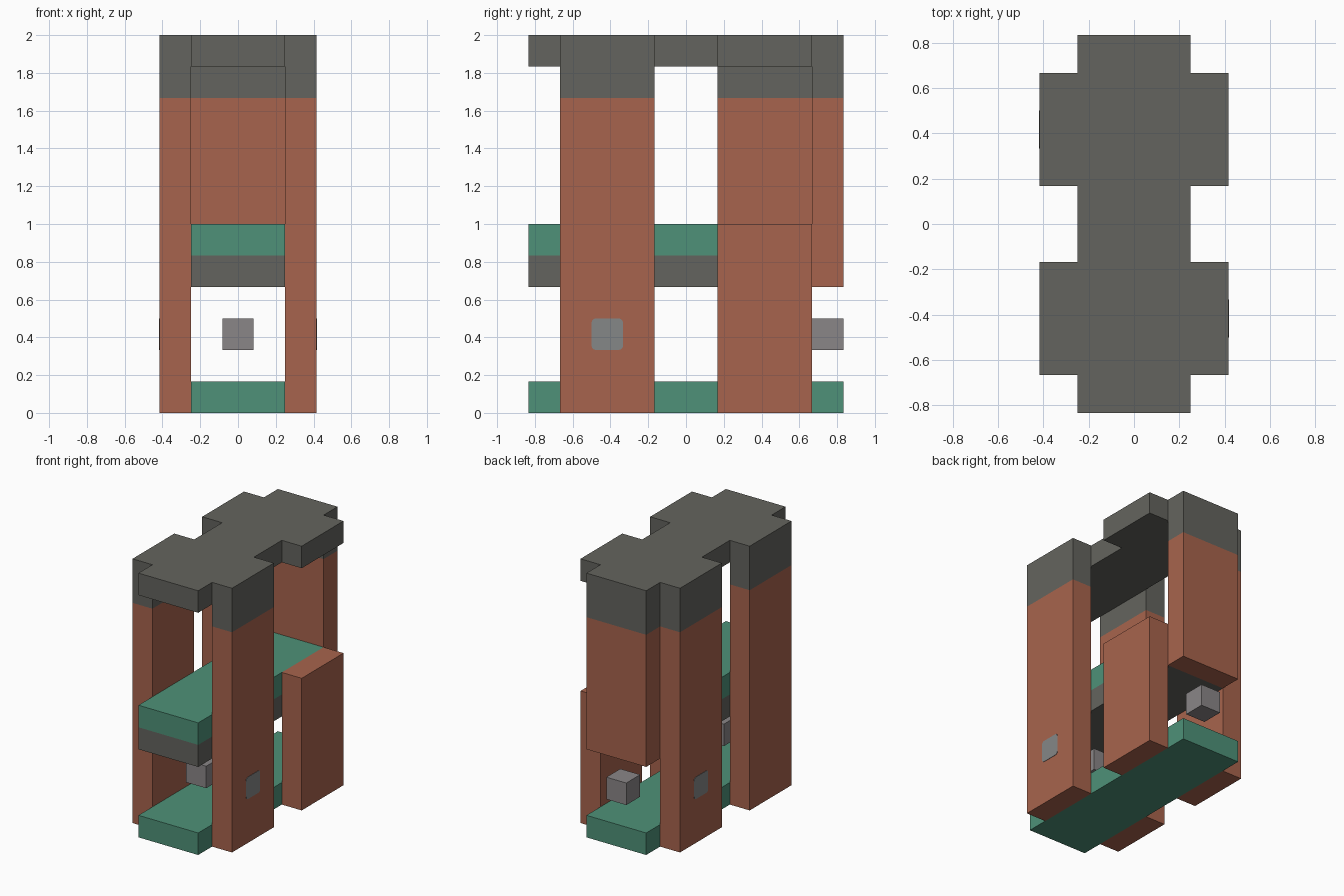
import bpy
import bmesh
from mathutils import Vector

if "Cube" in bpy.data.objects:
    bpy.data.objects.remove(bpy.data.objects["Cube"], do_unlink=True)

U = 1 / 6  # block module


def material(name, rgb):
    mat = bpy.data.materials.new(name)
    mat.use_nodes = True
    mat.diffuse_color = (*rgb, 1)
    mat.node_tree.nodes["Principled BSDF"].inputs["Base Color"].default_value = (*rgb, 1)
    return mat


brick = material("brick orange", (0.39, 0.127, 0.074))
green = material("sea green", (0.077, 0.283, 0.188))
slate = material("dark warm grey", (0.127, 0.127, 0.112))
stone = material("light grey", (0.254, 0.238, 0.242))
plate = material("cool grey", (0.235, 0.242, 0.245))


def block(name, xs, ys, zs, lower, upper=None, split=None):
    """Box in module units; faces above split take the upper material."""
    lo, hi = (Vector(c) * U for c in zip(xs, ys, zs))
    bm = bmesh.new()
    bmesh.ops.create_cube(bm, size=1)
    for v in bm.verts:
        v.co = Vector([(a + b) / 2 + c * (b - a) for a, b, c in zip(lo, hi, v.co)])
    if split is not None:
        bmesh.ops.bisect_plane(bm, geom=bm.verts[:] + bm.edges[:] + bm.faces[:],
                               plane_co=(0, 0, split * U), plane_no=(0, 0, 1))
        for f in bm.faces:
            f.material_index = int(f.calc_center_median().z > split * U)
    mesh = bpy.data.meshes.new(name)
    bm.to_mesh(mesh)
    bm.free()
    mesh.materials.append(lower)
    if upper:
        mesh.materials.append(upper)
    obj = bpy.data.objects.new(name, mesh)
    bpy.context.collection.objects.link(obj)
    return obj


# Horizontal decks
core = (-1.5, 1.5)
block("base_deck", core, (-5, 5), (0, 1), green)
block("middle_deck", core, (-5, 4), (4, 6), slate, green, 5)
block("roof_deck", core, (-5, 4), (11, 12), slate)

# Full-height pillars with dark caps
left, right = (1.5, 2.5), (-2.5, -1.5)
front, back = (-4, -1), (1, 4)
for name, xs, ys in (("front_left_pillar", left, front),
                     ("front_right_pillar", right, front),
                     ("back_right_pillar", right, back)):
    block(name, xs, ys, (0, 12), brick, slate, 10)

# Short pillar and the roof tab above it
block("back_left_short_pillar", left, back, (0, 6), brick)
block("back_left_roof_tab", left, back, (11, 12), slate)

# Hanging back panel
block("back_panel", core, (4, 5), (4, 12), brick, slate, 10)

# Small floating cubes
for name, y in (("front_cube", -3), ("back_cube", 4)):
    block(name, (-0.5, 0.5), (y, y + 1), (2, 3), stone)

# Rounded plates on the outer pillar faces
for name, side in (("left_button", 1), ("right_button", -1)):
    outer = 2.5 * side
    xs = sorted((outer - 0.01 * side, outer + 0.015 * side))
    ys = sorted((-3 * side, -2 * side))
    button = block(name, xs, ys, (2, 3), plate)
    bm = bmesh.new()
    bm.from_mesh(button.data)
    corners = [e for e in bm.edges
               if abs((e.verts[0].co - e.verts[1].co).normalized().x) > 0.9]
    bmesh.ops.bevel(bm, geom=corners, offset=0.022, segments=3,
                    profile=0.5, affect="EDGES")
    bm.to_mesh(button.data)
    bm.free()
